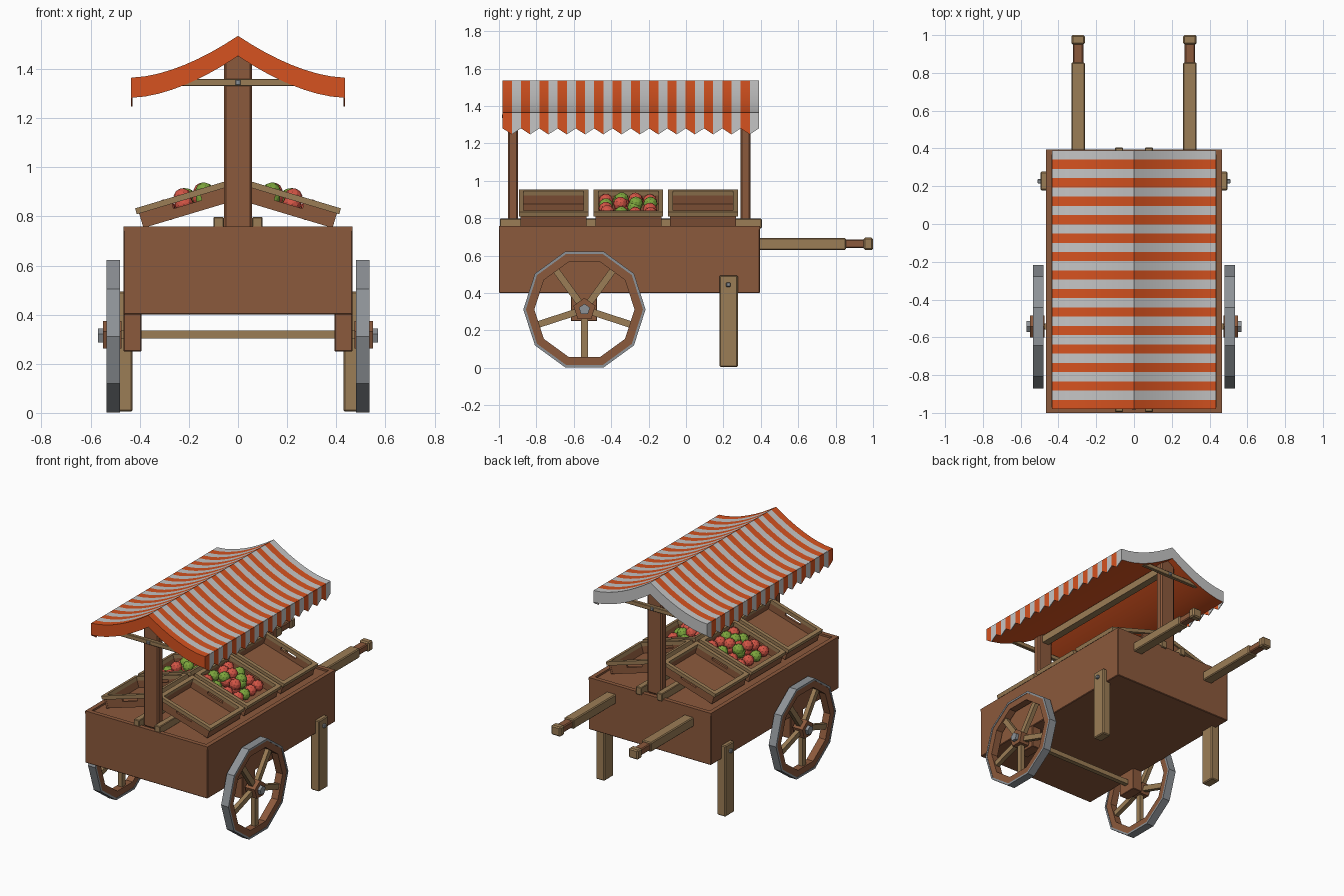
import bpy, bmesh, math, random
from mathutils import Matrix, Vector

if "Cube" in bpy.data.objects:
    bpy.data.objects.remove(bpy.data.objects["Cube"])

random.seed(4)


def material(name, r, g, b):
    m = bpy.data.materials.new(name)
    m.diffuse_color = (r, g, b, 1)
    m.use_nodes = True
    m.node_tree.nodes["Principled BSDF"].inputs["Base Color"].default_value = m.diffuse_color
    return m


BROWN = material("brown_wood", 0.26, 0.10, 0.045)
LIGHT = material("light_wood", 0.33, 0.205, 0.092)
ORANGE = material("orange_cloth", 0.67, 0.085, 0.014)
WHITE = material("white_cloth", 0.56, 0.56, 0.56)
METAL = material("grey_metal", 0.27, 0.29, 0.31)
RED = material("red_fruit_skin", 0.65, 0.09, 0.06)
GREEN = material("green_fruit_skin", 0.20, 0.37, 0.045)
FLIP = Matrix.Scale(-1, 4, (1, 0, 0))


def finish(bm, name, mats, mirror=False):
    """Turn a bmesh into an object, optionally with a twin across x = 0."""
    if not isinstance(mats, list):
        mats = [mats]
    if mirror:
        twin = bm.copy()
        twin.transform(FLIP)
        bmesh.ops.reverse_faces(twin, faces=twin.faces)
        finish(twin, name + "_left", mats)
        name += "_right"
    me = bpy.data.meshes.new(name)
    bm.to_mesh(me)
    bm.free()
    for m in mats:
        me.materials.append(m)
    ob = bpy.data.objects.new(name, me)
    bpy.context.collection.objects.link(ob)
    return ob


def box(name, mat, x, y, z, M=None, bevel=0, mirror=False):
    bm = bmesh.new()
    bmesh.ops.create_cube(bm, size=1)
    size = [b - a for a, b in (x, y, z)]
    mid = [(a + b) / 2 for a, b in (x, y, z)]
    bm.transform(Matrix.Translation(mid) @ Matrix.Diagonal((*size, 1)))
    if bevel:
        bmesh.ops.bevel(bm, geom=bm.edges[:], offset=bevel, segments=1, affect='EDGES')
    if M:
        bm.transform(M)
    return finish(bm, name, mat, mirror)


def ring(name, mat, n, r_out, r_in, x0, x1, phase, centre):
    """Polygonal ring (or solid prism if r_in is 0) around the x axis, mirrored."""
    bm = bmesh.new()

    def loop(r, x):
        return [bm.verts.new((x, centre[0] + r * math.cos(phase + i * math.tau / n),
                              centre[1] + r * math.sin(phase + i * math.tau / n))) for i in range(n)]
    o0, o1 = loop(r_out, x0), loop(r_out, x1)
    loops = [o0, o1]
    if r_in:
        loops += [loop(r_in, x1), loop(r_in, x0), o0]
    else:
        bm.faces.new(o0)
        bm.faces.new(o1)
    for a, b in zip(loops, loops[1:]):
        for i in range(n):
            j = (i + 1) % n
            bm.faces.new((a[i], a[j], b[j], b[i]))
    bmesh.ops.recalc_face_normals(bm, faces=bm.faces)
    finish(bm, name, mat, True)


# Cart body with a slightly raised rim
box("body", BROWN, (-.467, .467), (-1, .395), (.4, .745), bevel=.004)
box("rim_side", BROWN, (.437, .467), (-1, .395), (.74, .758), mirror=True)
for n, y in (("front", -1), ("back", .365)):
    box("rim_" + n, BROWN, (-.437, .437), (y, y + .03), (.74, .758))

# Long rails on top, posts, crossbars and ridge beam
box("rail", LIGHT, (.058, .1), (-.995, .405), (.745, .798), bevel=.004, mirror=True)
for n, y, out in (("front", -.925, -1), ("back", .318, 1)):
    box(n + "_post", BROWN, (-.057, .057), (y - .027, y + .027), (.745, 1.46), bevel=.009)
    bar = sorted((y + out * .025, y + out * .05))
    box(n + "_crossbar", LIGHT, (-.28, .28), bar, (1.33, 1.36), bevel=.003)
    tip = sorted((y + out * .045, y + out * .058))
    box(n + "_crossbar_bolt", METAL, (-.011, .011), tip, (1.334, 1.356), bevel=.003)
box("ridge_beam", LIGHT, (-.025, .025), (-.9, .3), (1.38, 1.43))

# Striped awning: a curved slab cut into strips, front end orange, back end white
STRIPES, SEG, HALF, Y0, Y1 = 28, 8, .433, -.98, .39
xs = [HALF * i / SEG for i in range(-SEG, SEG + 1)]


def roof_z(x):
    return 1.365 + .17 * (1 - abs(x) / HALF) ** 1.7


bm = bmesh.new()
rows = []
for k in range(STRIPES + 1):
    y = Y0 + (Y1 - Y0) * k / STRIPES
    top = [bm.verts.new((x, y, roof_z(x))) for x in xs]
    low = [bm.verts.new((x, y, roof_z(x) - .082)) for x in xs]
    rows.append((top, low))
N = len(xs)
for k in range(STRIPES):
    (t0, l0), (t1, l1) = rows[k], rows[k + 1]
    for i in range(N - 1):
        bm.faces.new((t0[i], t0[i + 1], t1[i + 1], t1[i])).material_index = k % 2
        bm.faces.new((l0[i], l1[i], l1[i + 1], l0[i + 1])).material_index = 0
    for i in (0, N - 1):
        bm.faces.new((t0[i], t1[i], l1[i], l0[i])).material_index = k % 2
for (t, l), idx in ((rows[0], 0), (rows[-1], 1)):
    for i in range(N - 1):
        bm.faces.new((t[i], t[i + 1], l[i + 1], l[i])).material_index = idx
bmesh.ops.recalc_face_normals(bm, faces=bm.faces)
awning = finish(bm, "awning", [ORANGE, WHITE])
awning.data.polygons.foreach_set("use_smooth", [True] * len(awning.data.polygons))
awning.data.set_sharp_from_angle(angle=math.radians(35))

# Pointed valance hanging from both long edges
bm = bmesh.new()
pairs = []
for k in range(STRIPES + 1):
    y = Y0 + (Y1 - Y0) * k / STRIPES
    pts = [(x, y, z) for z in (1.364, 1.248 if k % 2 else 1.28) for x in (HALF - .003, HALF + .002)]
    pairs.append([bm.verts.new(p) for p in pts])
for k, (a, b) in enumerate(zip(pairs, pairs[1:])):
    for i, j in ((0, 1), (1, 3), (3, 2), (2, 0)):
        bm.faces.new((a[i], a[j], b[j], b[i])).material_index = k % 2
bm.faces.new([pairs[0][i] for i in (0, 1, 3, 2)]).material_index = 0
bm.faces.new([pairs[-1][i] for i in (0, 1, 3, 2)]).material_index = 1
bmesh.ops.recalc_face_normals(bm, faces=bm.faces)
finish(bm, "valance", [ORANGE, WHITE], True)

# Wheels with tyre, felloe, spokes, hub and cap
WC = (-.543, .312)
ring("tyre", METAL, 10, .327, .313, .48, .536, 0, WC)
ring("felloe", BROWN, 10, .314, .268, .483, .533, 0, WC)
ring("hub", BROWN, 5, .062, 0, .475, .55, math.pi / 2, WC)
ring("hub_cap", METAL, 5, .031, 0, .545, .57, math.pi / 2, WC)
for i in range(5):
    M = Matrix.Translation((0, *WC)) @ Matrix.Rotation(math.radians(-90 + 72 * i), 4, 'X')
    box("spoke_%d" % i, LIGHT, (.493, .523), (.03, .285), (-.018, .018), M, mirror=True)
box("axle", LIGHT, (-.485, .485), (WC[0] - .016, WC[0] + .016), (.303, .336))
box("axle_block", BROWN, (.393, .466), (-.615, -.475), (.25, .41), bevel=.003, mirror=True)

# Legs with bolts
box("leg", LIGHT, (.43, .495), (.178, .277), (.005, .494), bevel=.006, mirror=True)
box("leg_bolt", METAL, (.49, .511), (.214, .238), (.433, .457), bevel=.004, mirror=True)

# Push handles
box("handle", LIGHT, (.26, .332), (.385, .855), (.63, .695), bevel=.006, mirror=True)
box("handle_grip", BROWN, (.268, .324), (.84, .96), (.64, .686), bevel=.006, mirror=True)
box("handle_knob", LIGHT, (.26, .332), (.95, 1.0), (.63, .696), bevel=.008, mirror=True)

# Six tilted crates, each with a light rim and a hand slot in both end walls
TILT = Matrix.Rotation(math.radians(16.7), 4, 'Y')
for c, y in enumerate((-.708, -.308, .091)):
    M = Matrix.Translation((.218, y, .893)) @ TILT
    n = "crate_%d_" % c
    box(n + "floor", BROWN, (-.19, .195), (-.17, .17), (-.085, -.072), M, mirror=True)
    for side, u in (("inner", -.2), ("outer", .185)):
        box(n + side + "_wall", BROWN, (u, u + .015), (-.177, .177), (-.086, -.02), M, mirror=True)
        e = -.21 if u < 0 else .183
        box(n + side + "_rim", LIGHT, (e, e + .027), (-.186, .186), (-.025, 0), M, mirror=True)
    for end, s in (("front", -1), ("back", 1)):
        v = sorted((s * .162, s * .176))
        box(n + end + "_wall", BROWN, (-.19, .19), v, (-.086, -.046), M, mirror=True)
        box(n + end + "_wall_in", BROWN, (-.19, -.06), v, (-.047, -.02), M, mirror=True)
        box(n + end + "_wall_out", BROWN, (.06, .19), v, (-.047, -.02), M, mirror=True)
        v = sorted((s * .16, s * .186))
        box(n + end + "_rim", LIGHT, (-.185, .185), v, (-.025, 0), M, mirror=True)

# Heap of fruit in the middle crates
M = Matrix.Translation((.218, -.308, .893)) @ TILT
spots = [(-.03 + .076 * (i - 1.5), .076 * (j - 1.5), -.042) for i in range(4) for j in range(4)]
spots += [(-.035 + .076 * (i - .5), .076 * (j - .5), -.012) for i in range(2) for j in range(2)]
heaps = {"red_fruit": (bmesh.new(), RED), "green_fruit": (bmesh.new(), GREEN)}
for k, p in enumerate(spots):
    p = Vector(p) + Vector([random.uniform(-.008, .008) for _ in range(3)])
    heap = heaps["green_fruit" if k % 3 == 1 else "red_fruit"][0]
    bmesh.ops.create_icosphere(heap, subdivisions=2, radius=.038, matrix=M @ Matrix.Translation(p))
for name, (heap, mat) in heaps.items():
    finish(heap, name, mat, True)
